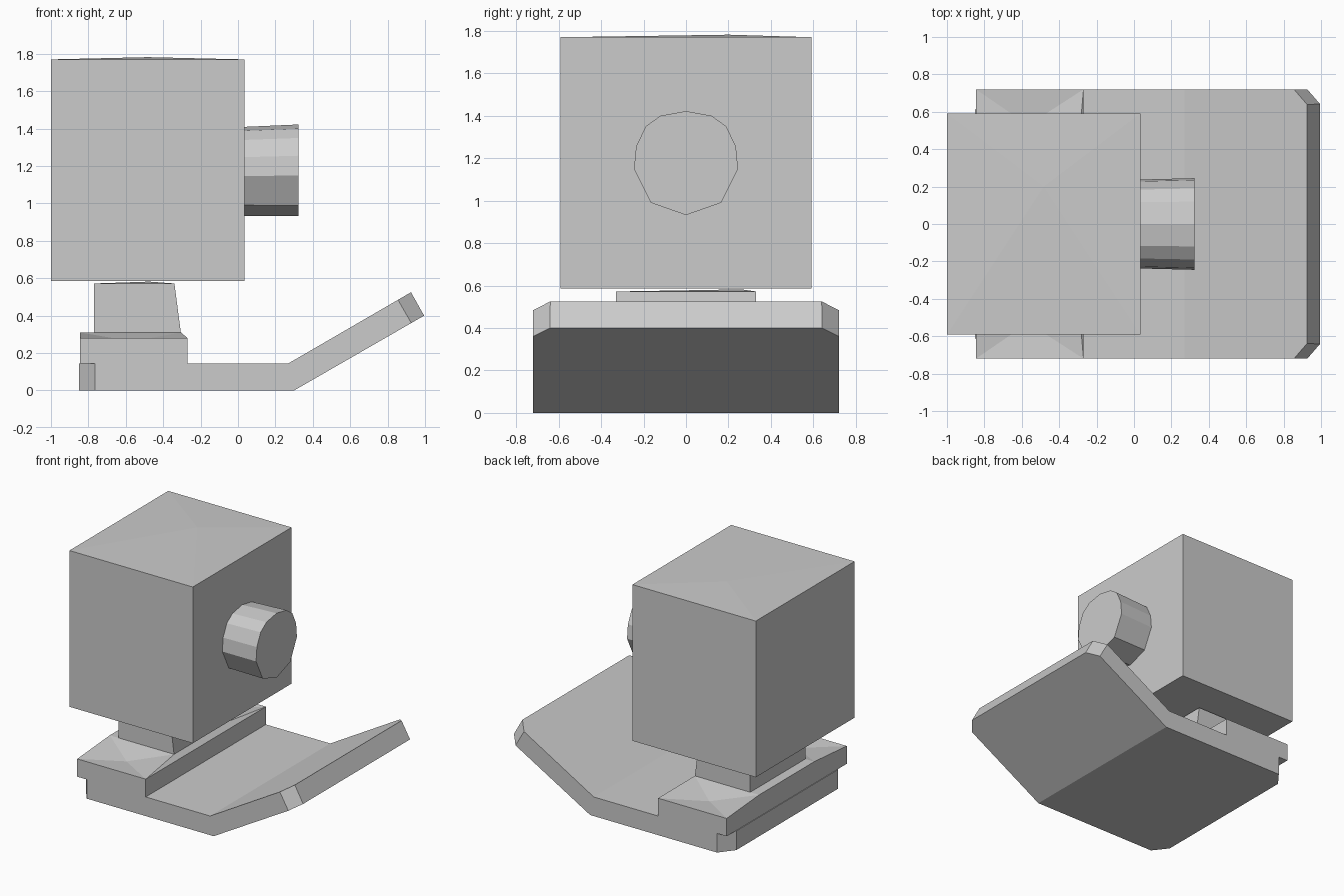
import bpy, bmesh
from mathutils import Vector

if "Cube" in bpy.data.objects:
    bpy.data.objects.remove(bpy.data.objects["Cube"])


def loft(ring_a, ring_b):
    """Closed solid between two rings with the same number of points."""
    bm = bmesh.new()
    a = [bm.verts.new(p) for p in ring_a]
    b = [bm.verts.new(p) for p in ring_b]
    n = len(a)
    for i in range(n):
        j = (i + 1) % n
        bm.faces.new((a[i], a[j], b[j], b[i]))
    bm.faces.new(a[::-1])
    bm.faces.new(b)
    bmesh.ops.recalc_face_normals(bm, faces=bm.faces)
    return bm


def rect(x0, x1, y, z):
    return [(x0, -y, z), (x1, -y, z), (x1, y, z), (x0, y, z)]


def poke(bm, faces, offset):
    """Split faces to a centre point and shift that point."""
    for v in bmesh.ops.poke(bm, faces=faces)["verts"]:
        v.co += Vector(offset)


def cut(bm, point, normal):
    """Slice a corner off and cap it."""
    geom = bm.verts[:] + bm.edges[:] + bm.faces[:]
    res = bmesh.ops.bisect_plane(bm, geom=geom, plane_co=point,
                                 plane_no=normal, clear_outer=True)
    edges = [e for e in res["geom_cut"] if isinstance(e, bmesh.types.BMEdge)]
    bmesh.ops.contextual_create(bm, geom=edges)


def finish(bm, name):
    bmesh.ops.recalc_face_normals(bm, faces=bm.faces)
    mesh = bpy.data.meshes.new(name)
    bm.to_mesh(mesh)
    bm.free()
    bpy.context.collection.objects.link(bpy.data.objects.new(name, mesh))


# Bent base plate with clipped front and rear corners
profile = [(-0.85, 0), (0.30, 0), (0.995, 0.40), (0.925, 0.525),
           (0.27, 0.145), (-0.85, 0.145)]
bm = loft([(x, -0.72, z) for x, z in profile],
          [(x, 0.72, z) for x, z in profile])
for s in (-1, 1):
    cut(bm, (0.855, s * 0.72, 0.485), (0.867, s, 0.498))
    cut(bm, (-0.765, s * 0.72, 0), (-0.11, s * 0.085, 0))
finish(bm, "base_plate")

# Raised block with a sloped, slightly dented top at each end
bm = loft(rect(-0.845, -0.27, 0.72, 0.145), rect(-0.845, -0.27, 0.72, 0.28))
top = max(bm.faces, key=lambda f: f.calc_center_median().z)
bmesh.ops.delete(bm, geom=[top], context='FACES_ONLY')
rim = [next(v for v in bm.verts if (v.co - Vector(p)).length < 1e-4)
       for p in rect(-0.845, -0.27, 0.72, 0.28)]
ridge = [bm.verts.new(p) for p in rect(-0.845, -0.305, 0.33, 0.31)]
slopes = [bm.faces.new((rim[i], rim[(i + 1) % 4],
                        ridge[(i + 1) % 4], ridge[i])) for i in range(4)]
bm.faces.new(ridge)
poke(bm, [slopes[0], slopes[2]], (0, 0, -0.032))
finish(bm, "base_block")

# Tapered neck with a faint bump on top
bm = loft(rect(-0.77, -0.305, 0.33, 0.305), rect(-0.77, -0.34, 0.33, 0.572))
poke(bm, [max(bm.faces, key=lambda f: f.calc_center_median().z)],
     (0.08, 0.26, 0.01))
finish(bm, "neck")

# Large body box with a very shallow off-centre peak
bm = loft(rect(-1, 0.035, 0.592, 0.585), rect(-1, 0.035, 0.592, 1.77))
poke(bm, [max(bm.faces, key=lambda f: f.calc_center_median().z)],
     (0, 0.2, 0.012))
finish(bm, "body")

# Twelve-sided knob, slightly narrower where it meets the body
half = [(0.12, 1.40), (0.19, 1.35), (0.235, 1.255), (0.245, 1.15),
        (0.165, 0.99)]
outline = ([(0, 1.422)] + half + [(0, 0.932)]
           + [(-y, z) for y, z in reversed(half)])
finish(loft([(0.034, y * 0.97, 1.0 + (z - 1.0) * 0.97) for y, z in outline],
            [(0.323, y, z) for y, z in outline]), "knob")
